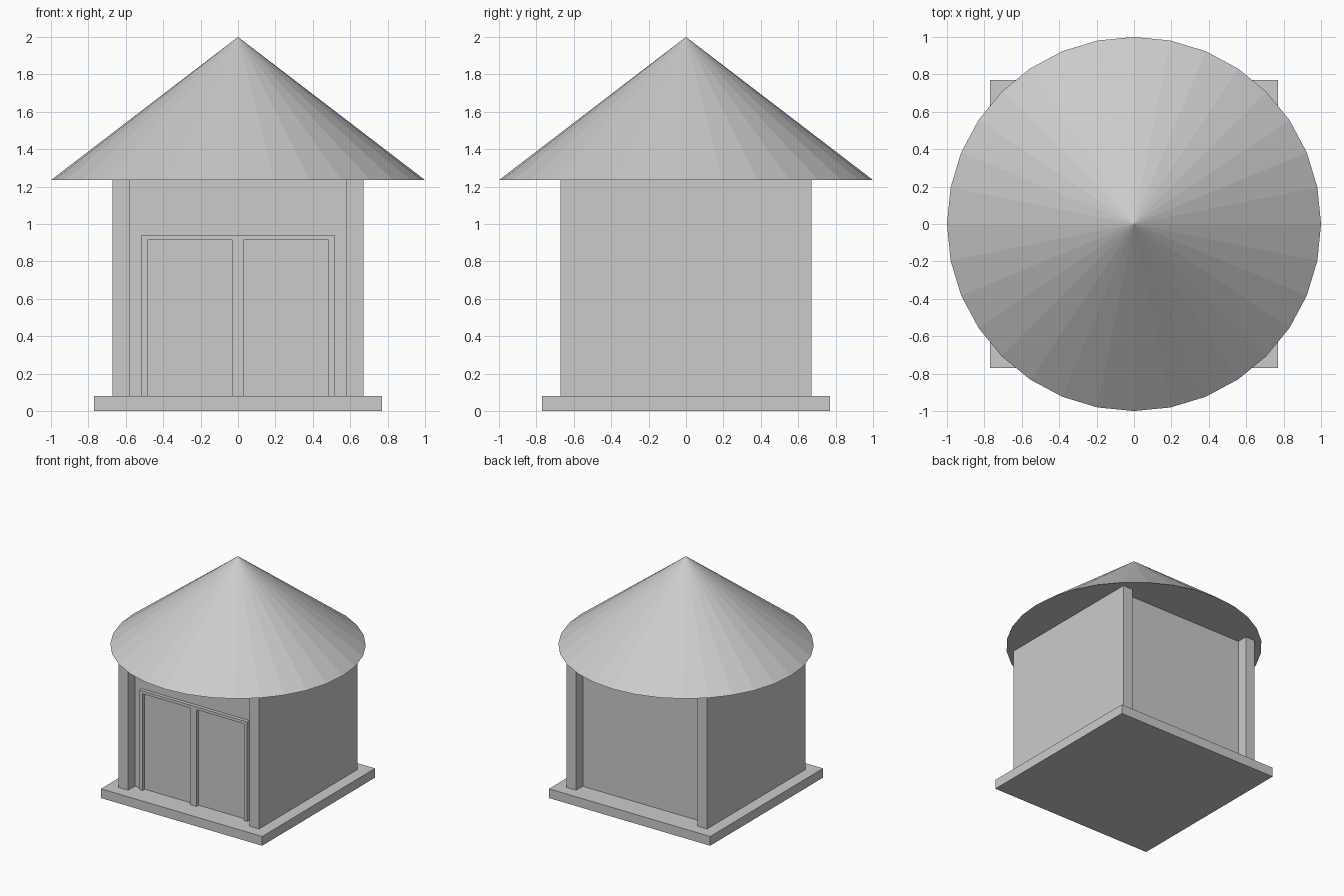
import bpy

if "Cube" in bpy.data.objects:
    bpy.data.objects.remove(bpy.data.objects["Cube"])

grey = bpy.data.materials.new("plain grey")
grey.diffuse_color = (0.6, 0.6, 0.6, 1)
grey.use_nodes = True
grey.node_tree.nodes["Principled BSDF"].inputs["Base Color"].default_value = grey.diffuse_color


def box(name, x0, x1, y0, y1, z0, z1):
    """Axis-aligned box from its limits."""
    bpy.ops.mesh.primitive_cube_add(
        size=1, location=((x0 + x1) / 2, (y0 + y1) / 2, (z0 + z1) / 2))
    o = bpy.context.object
    o.name = name
    o.scale = (x1 - x0, y1 - y0, z1 - z0)
    bpy.ops.object.transform_apply(location=False, rotation=False, scale=True)
    o.data.materials.append(grey)
    return o


BASE, EAVE = 0.08, 1.235      # top of plinth, underside of roof
OUT, INN = 0.67, 0.58         # outer and recessed wall positions
FACE = -0.61                  # front of the door frame

# Plinth and walls: side walls stand proud of the recessed front and back
box("plinth", -0.77, 0.77, -0.77, 0.77, 0, BASE)
box("front_wall", -INN, INN, -INN, -INN + 0.08, BASE, EAVE)
box("back_wall", -INN, INN, INN - 0.08, INN, BASE, EAVE)
for side, s in (("left", -1), ("right", 1)):
    xs = sorted((s * INN, s * OUT))
    box(side + "_wall", *xs, -OUT, OUT, BASE, EAVE)
    # Door frame side post
    xs = sorted((s * 0.485, s * 0.515))
    box(side + "_door_post", *xs, FACE, -INN, BASE, 0.915)

# Door frame centre post and lintel
box("centre_door_post", -0.03, 0.03, FACE, -INN, BASE, 0.915)
box("door_lintel", -0.515, 0.515, FACE, -INN, 0.915, 0.94)

# Conical roof
bpy.ops.mesh.primitive_cone_add(
    vertices=32, radius1=1, radius2=0, depth=2 - EAVE,
    location=(0, 0, (2 + EAVE) / 2))
roof = bpy.context.object
roof.name = "roof"
roof.data.materials.append(grey)
